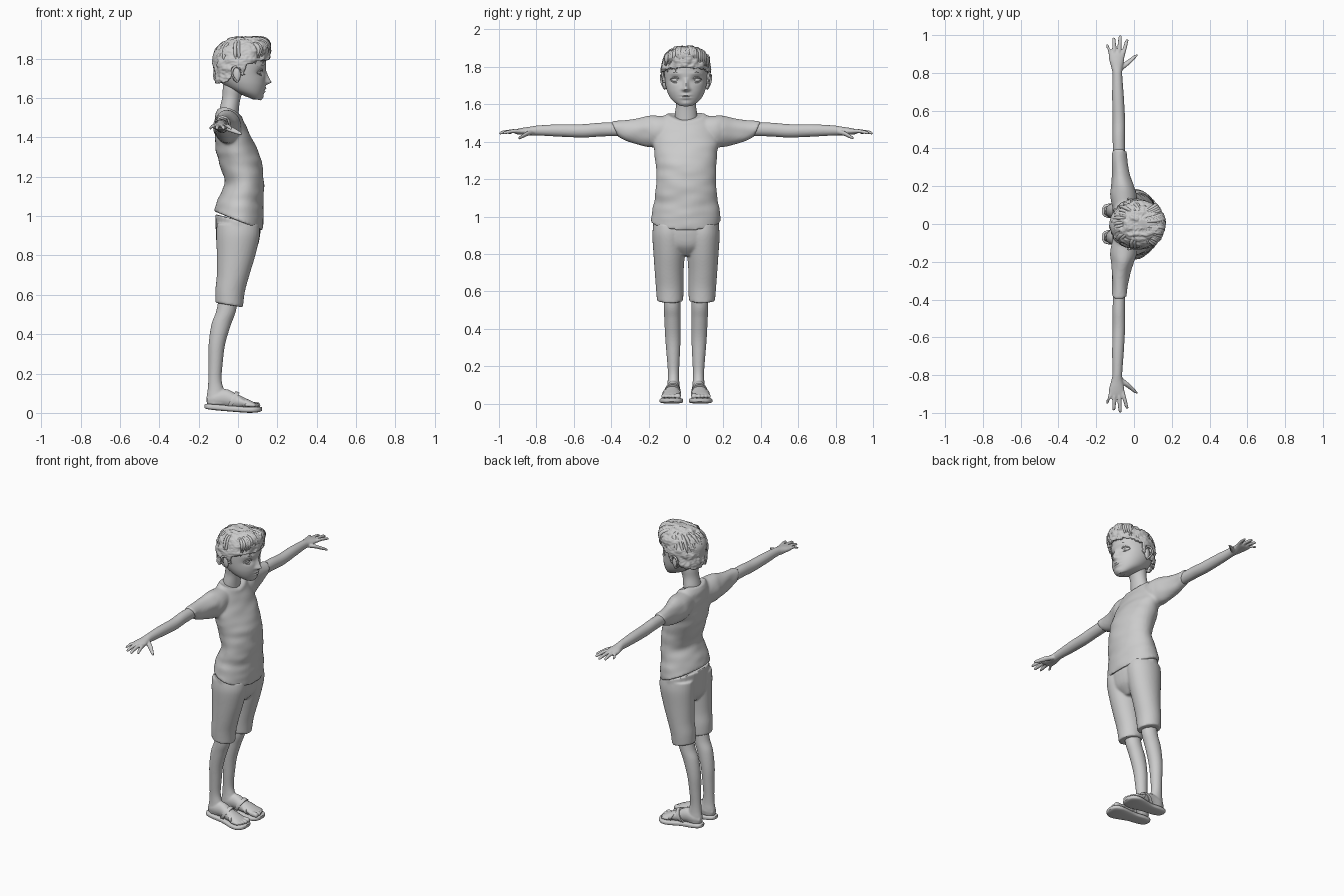
import bpy, bmesh, random
from math import cos, sin, pi, exp, sqrt
from mathutils import Vector, noise

random.seed(4)


def catmull(rings, steps):
    """Smoothly resample ring tuples (t, u, v, ru, rv, shear, sag)."""
    R = [tuple(r) + (0,) * (7 - len(r)) for r in rings]
    out = []
    for i in range(len(R) - 1):
        a, b, c, d = R[max(i - 1, 0)], R[i], R[i + 1], R[min(i + 2, len(R) - 1)]
        for k in range(steps):
            s = k / steps
            out.append([.5 * (2 * q + (r - p) * s + (2 * p - 5 * q + 4 * r - w) * s * s
                              + (3 * q - p - 3 * r + w) * s ** 3) for p, q, r, w in zip(a, b, c, d)])
    return out + [list(R[-1])]


def finish(name, me, voxel=None):
    ob = bpy.data.objects.new(name, me)
    bpy.context.collection.objects.link(ob)
    bpy.ops.object.select_all(action='DESELECT')
    ob.select_set(True)
    bpy.context.view_layer.objects.active = ob
    if voxel:
        m = ob.modifiers.new("blend", 'REMESH')
        m.mode, m.voxel_size, m.use_smooth_shade = 'VOXEL', voxel, True
        s = ob.modifiers.new("soften", 'SMOOTH')
        s.factor, s.iterations = .5, 4
    else:
        bpy.ops.object.shade_smooth_by_angle(angle=.9)
    return ob


def build(name, parts, n=32, steps=6, voxel=None, power=1, deform=None, keep=None):
    """Loft every (axis, rings, mirrored) part into a single object."""
    bm = bmesh.new()
    for axis, rings, mirrored in parts:
        for side in ((1, -1) if mirrored else (1,)):
            loops = []
            for t, u, v, ru, rv, sh, sag in catmull(rings, steps):
                loop = []
                for k in range(n):
                    c, s = cos(2 * pi * k / n), sin(2 * pi * k / n)
                    p = t + sh * (c if axis == 'Z' else s) - sag * c * c
                    c, s = [abs(q) ** power * (1 if q > 0 else -1) for q in (c, s)]
                    a, b = u + ru * c, v + rv * s
                    co = {'X': (p, a, b), 'Y': (a, p, b), 'Z': (a, b, p)}[axis]
                    loop.append(bm.verts.new((co[0], co[1] * side, co[2])))
                loops.append(loop)
            for A, B in zip(loops, loops[1:]):
                for k in range(n):
                    bm.faces.new((A[k], A[(k + 1) % n], B[(k + 1) % n], B[k]))
            bm.faces.new(loops[0])
            bm.faces.new(loops[-1])
    bmesh.ops.recalc_face_normals(bm, faces=bm.faces)
    if keep:
        bmesh.ops.delete(bm, geom=[v for v in bm.verts if not keep(v.co)], context='VERTS')
    if deform:
        for v in bm.verts:
            v.co = deform(v.co.copy())
    me = bpy.data.meshes.new(name)
    bm.to_mesh(me)
    bm.free()
    return finish(name, me, voxel)


def tubes(name, paths, mirrored=False):
    """Tapered tubes along smooth paths of (x, y, z, radius)."""
    cu = bpy.data.curves.new(name, 'CURVE')
    cu.dimensions, cu.bevel_depth, cu.bevel_resolution, cu.use_fill_caps = '3D', 1, 2, True
    for path in paths:
        for side in ((1, -1) if mirrored else (1,)):
            sp = cu.splines.new('BEZIER')
            sp.resolution_u = 6
            sp.bezier_points.add(len(path) - 1)
            for bp, (x, y, z, r) in zip(sp.bezier_points, path):
                bp.co, bp.radius = (x, y * side, z), r
                bp.handle_left_type = bp.handle_right_type = 'AUTO'
    ob = bpy.data.objects.new(name, cu)
    bpy.context.collection.objects.link(ob)
    me = bpy.data.meshes.new_from_object(ob.evaluated_get(bpy.context.evaluated_depsgraph_get()))
    bpy.data.objects.remove(ob)
    return finish(name, me)


def ball(name, loc, size, rot=0):
    for side in (1, -1):
        bpy.ops.mesh.primitive_uv_sphere_add(segments=24, ring_count=14, radius=1, rotation=(0, 0, rot * side),
                                             location=(loc[0], loc[1] * side, loc[2]))
        ob = bpy.context.object
        ob.name, ob.scale = name, size
        bpy.ops.object.shade_smooth()


# Shirt: torso and sleeves blended, with soft cloth folds
def folds(co):
    f = noise.noise(Vector((co.x * 9, co.y * 9, co.z * 22))) * .006
    return co + Vector((co.x, co.y if abs(co.y) < .2 else 0, 0)).normalized() * f


build("shirt", [
    ('Z', [(.975, .003, 0, .125, .187, -.05), (1.04, .012, 0, .118, .177, -.04), (1.1, .022, 0, .106, .167, -.03),
           (1.16, .032, 0, .099, .161, -.015), (1.25, .018, 0, .108, .16), (1.32, -.002, 0, .108, .168),
           (1.40, -.025, 0, .092, .175), (1.46, -.04, 0, .08, .165), (1.51, -.045, 0, .07, .145, -.01, .01),
           (1.55, -.041, 0, .062, .10, -.02, .025)], False),
    ('Y', [(.06, -.05, 1.46, .06, .075), (.15, -.055, 1.455, .07, .084), (.2, -.06, 1.455, .06, .084),
           (.26, -.07, 1.455, .048, .07), (.32, -.075, 1.46, .042, .056), (.382, -.078, 1.468, .04, .042, .02)], True)],
    n=48, voxel=.008, deform=folds)

# Shorts
build("shorts", [
    ('Z', [(.79, -.008, 0, .06, .05), (.84, -.004, 0, .1, .14), (.9, 0, 0, .112, .172), (.98, 0, 0, .115, .176, -.03)], False),
    ('Z', [(.548, -.045, .085, .07, .07, -.012), (.62, -.04, .087, .075, .074, -.005), (.7, -.025, .09, .083, .077),
           (.8, -.01, .09, .098, .084), (.9, 0, .09, .11, .09), (.96, 0, .09, .108, .084)], True)], voxel=.007)

# Arms with hands, fingers and thumb
fingers = [(-.062, -.036, .98, .0105), (-.082, -.072, 1.0, .011), (-.103, -.107, .988, .0105), (-.122, -.141, .952, .009)]
arm = [('Y', [(.3, -.078, 1.467, .033, .036), (.45, -.08, 1.465, .033, .037), (.55, -.08, 1.458, .033, .036),
              (.68, -.085, 1.46, .031, .033), (.79, -.088, 1.46, .026, .027), (.83, -.09, 1.457, .031, .024),
              (.87, -.092, 1.456, .04, .019), (.905, -.092, 1.454, .042, .014), (.918, -.092, 1.453, .03, .008)], True),
       ('Y', [(.815, -.075, 1.45, .015, .012), (.845, -.045, 1.444, .021, .013), (.873, -.012, 1.43, .016, .011),
              (.892, .01, 1.42, .011, .008), (.898, .018, 1.417, .004, .003)], True)]
for x0, x1, tip, r in fingers:
    arm.append(('Y', [(.88, x0, 1.455, r, r), (.92, (x0 * .6 + x1 * .4), 1.457, r, r),
                      (tip - .02, x0 * .2 + x1 * .8, 1.45, r * .9, r * .85), (tip - .006, x1, 1.446, r * .75, r * .7),
                      (tip, x1, 1.444, r * .3, r * .3)], True))
build("arms", arm, n=20, voxel=.0045)

# Legs with feet and toes
leg = [('Z', [(.62, -.045, .075, .048, .044), (.52, -.06, .074, .05, .045), (.45, -.085, .072, .05, .044),
              (.35, -.107, .07, .042, .041), (.25, -.114, .068, .036, .035), (.17, -.117, .067, .034, .03),
              (.12, -.113, .067, .041, .031), (.08, -.107, .067, .053, .035), (.045, -.105, .068, .054, .034)], True),
       ('X', [(-.158, .068, .066, .018, .02), (-.12, .068, .072, .036, .042), (-.06, .07, .075, .036, .046),
              (-.01, .073, .06, .04, .038), (.04, .077, .05, .047, .024), (.075, .079, .043, .048, .015),
              (.085, .079, .042, .04, .01)], True)]
for y, tip, r in ((.043, .113, .016), (.069, .114, .012), (.089, .108, .011), (.107, .1, .011), (.123, .09, .01)):
    leg.append(('X', [(tip - .055, y, .04, r * .8, r * .8), (tip - .02, y, .04, r, r),
                      (tip - .005, y, .038, r * .8, r * .8), (tip, y, .037, r * .3, r * .3)], True))
build("legs", leg, n=24, voxel=.0045)

# Sandals: sole, front strap, ankle strap
build("sandal_sole", [('X', [
    (-.17, .07, .034, .012, .009), (-.155, .07, .032, .032, .013), (-.11, .07, .028, .041, .015),
    (-.04, .072, .022, .043, .015), (.04, .077, .016, .06, .015), (.08, .078, .016, .062, .015),
    (.11, .076, .018, .045, .013), (.122, .074, .02, .018, .009)], True)], power=.55)
build("sandal_front_strap", [('X', [(.018, .076, .052, .05, .033, -.015), (.026, .0765, .051, .051, .033, -.015),
                                   (.042, .077, .048, .051, .028, -.015)], True)])
build("sandal_ankle_strap", [('X', [(-.038, .072, .064, .043, .046, .025), (-.03, .072, .063, .044, .045, .025),
                                   (-.016, .0725, .06, .044, .042, .025)], True)])


# Head with sculpted nose, sockets, lips and chin
def gauss(d, w):
    return exp(-(d / w) ** 2)


def face(co):
    x, y, z = co
    if x > .04:
        nose = max(0, 1 - (z - 1.68) / .065) if z > 1.68 else gauss(z - 1.68, .01)
        d = .03 * nose * gauss(y, .012 + .006 * gauss(z - 1.68, .015))
        d -= .013 * gauss(abs(y) - .056, .026) * gauss(z - 1.73, .017)
        d += .004 * gauss(abs(y) - .055, .03) * gauss(z - 1.765, .01)
        d += gauss(y, .024) * (.007 * gauss(z - 1.649, .006) - .004 * gauss(z - 1.641, .003) + .007 * gauss(z - 1.633, .006))
        d += .005 * gauss(y, .025) * gauss(z - 1.604, .012)
        co.x += d
    return co


build("head", [('Z', [
    (1.594, .085, 0, .015, .015), (1.602, .07, 0, .045, .045, -.012), (1.63, .046, 0, .083, .08, -.012),
    (1.67, .03, 0, .11, .101, -.005), (1.72, .014, 0, .125, .112), (1.77, .008, 0, .135, .115),
    (1.82, .006, 0, .133, .112), (1.86, .01, 0, .11, .09), (1.885, .01, 0, .05, .04)], False)], n=128, steps=12, deform=face)
build("neck", [('Z', [(1.47, -.05, 0, .05, .06), (1.54, -.045, 0, .049, .06), (1.6, -.034, 0, .047, .053),
                      (1.65, -.022, 0, .055, .058), (1.7, -.01, 0, .06, .06)], False)])

# Eyes, eyelids and brows
ball("eye", (.098, .056, 1.73), (.018, .026, .014), .4)
tubes("eyelid", [[(.121, .028, 1.728, .002), (.124, .045, 1.742, .004), (.116, .066, 1.743, .004), (.098, .085, 1.731, .002)],
                 [(.119, .03, 1.726, .002), (.118, .054, 1.716, .003), (.098, .084, 1.728, .002)]], True)
tubes("eyebrow", [[(.138, .026, 1.762, .003), (.126, .055, 1.77, .005), (.098, .085, 1.762, .002)]], True)

# Ears: lobe body with a raised rim
ball("ear", (-.008, .112, 1.718), (.022, .013, .038), .35)
tubes("ear_rim", [[(.012, .112, 1.72, .004), (.006, .122, 1.752, .005), (-.015, .13, 1.758, .006),
                   (-.03, .133, 1.735, .006), (-.02, .124, 1.7, .005), (-.002, .112, 1.682, .006)]], True)

# Hair: lumpy cap trimmed at the hairline, plus swept tufts
HAIRLINE = [(-.2, 1.665), (-.06, 1.68), (-.035, 1.70), (-.025, 1.755), (.008, 1.755), (.014, 1.71),
            (.032, 1.715), (.042, 1.765), (.1, 1.785), (.2, 1.80)]


def above_hairline(co):
    for (x0, z0), (x1, z1) in zip(HAIRLINE, HAIRLINE[1:]):
        if x0 <= co.x <= x1:
            return co.z > z0 + (z1 - z0) * (co.x - x0) / (x1 - x0) + .008 * noise.noise(co * 50)
    return True


def strands(co):
    out = (co - Vector((.02, 0, 1.77))).normalized()
    lump = .010 * noise.noise(Vector((co.x * 18, co.y * 45, co.z * 30))) + .004 * noise.noise(co * 90)
    return co + out * lump


hair = build("hair", [('Z', [
    (1.65, -.03, 0, .075, .10), (1.69, -.014, 0, .107, .12), (1.73, 0, 0, .123, .127), (1.78, .013, 0, .14, .132),
    (1.82, .022, 0, .142, .128), (1.86, .032, 0, .136, .113), (1.885, .045, 0, .115, .09), (1.905, .05, 0, .085, .06),
    (1.912, .05, 0, .03, .02)], False)], n=128, steps=12, deform=strands, keep=above_hairline)
shell = hair.modifiers.new("thickness", 'SOLIDIFY')
shell.thickness, shell.offset = .014, -1

tufts = []
for i in range(26):  # front quiff
    y = -.105 + .21 * i / 25
    k, j = sqrt(1 - (y / .13) ** 2), random.uniform(-.006, .006)
    tufts.append([(.03, y * .5, 1.85 + .05 * k, .004), (.08 * k + .02, y * .75, 1.84 + .062 * k + j, .010),
                  (.125 * k + .028, y * .95 + j, 1.835 + .045 * k + j, .012), (.115 * k + .03, y + 2 * j, 1.805, .002)])
for i in range(30):  # crown and sides
    a = random.uniform(.7, 2 * pi - .7)
    j = random.uniform(-.01, .01)
    tufts.append([(.03 + .07 * cos(a), .07 * sin(a), 1.892 + j * .3, .004),
                  (.022 + .11 * cos(a + .1), .10 * sin(a + .1), 1.868 + j * .5, .010),
                  (.014 + .128 * cos(a + .2), .121 * sin(a + .2), 1.82 + j, .009),
                  (.01 + .13 * cos(a + .25), .125 * sin(a + .25), 1.78 + j, .002)])
tubes("hair_tufts", tufts)
